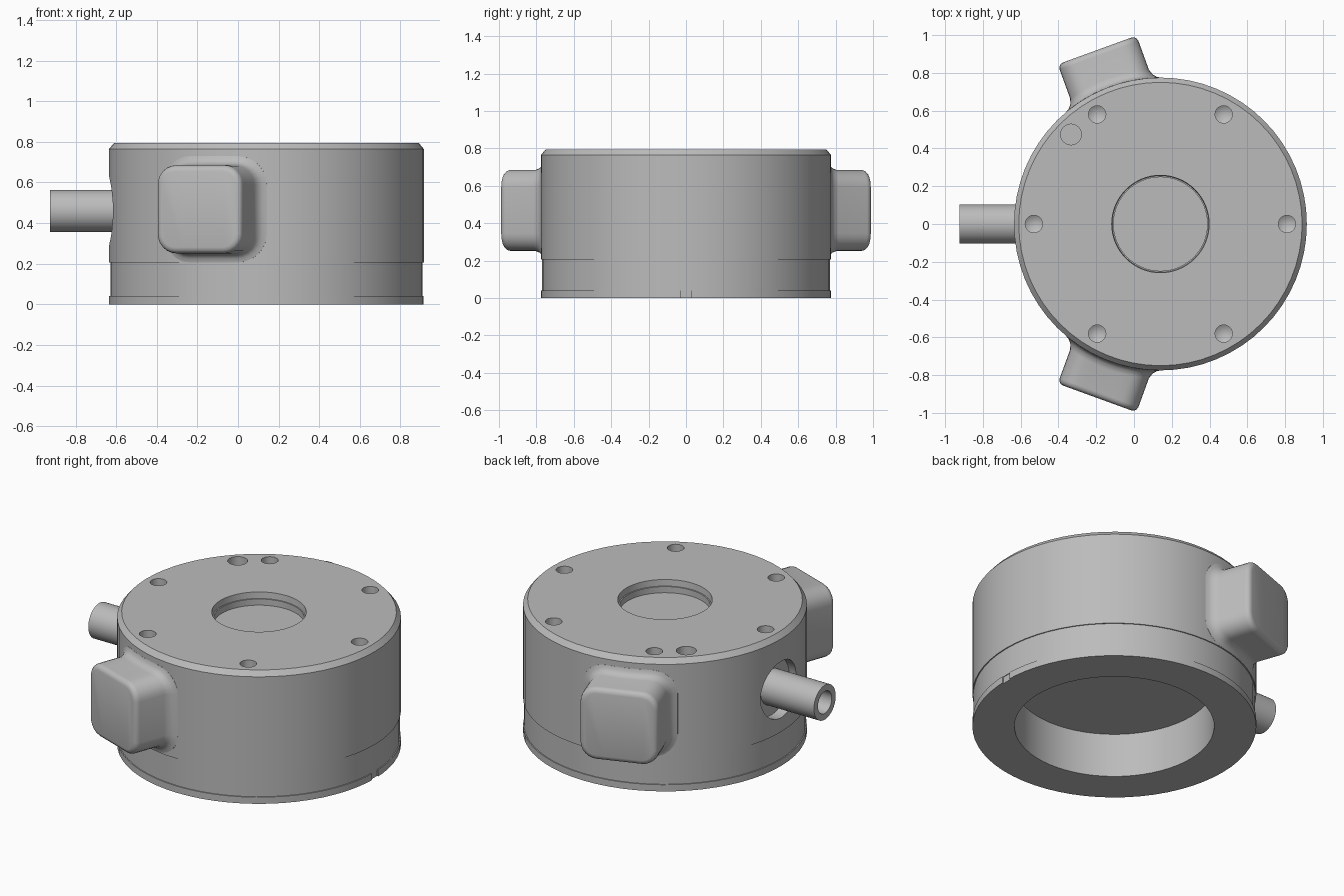
import bpy, bmesh
from math import radians, cos, sin, sqrt, pi
from mathutils import Matrix, Vector

cube = bpy.data.objects.get("Cube")
if cube:
    bpy.data.objects.remove(cube, do_unlink=True)

CX, R, TOP, PORT_Z = 0.14, 0.775, 0.795, 0.46

metal = bpy.data.materials.new("grey metal")
metal.use_nodes = True
metal.diffuse_color = (0.5, 0.5, 0.5, 1)
metal.node_tree.nodes["Principled BSDF"].inputs["Base Color"].default_value = (0.5, 0.5, 0.5, 1)


def finish(name, bm, matrix=Matrix()):
    bmesh.ops.remove_doubles(bm, verts=bm.verts, dist=1e-5)
    bmesh.ops.recalc_face_normals(bm, faces=bm.faces)
    bm.transform(matrix)
    mesh = bpy.data.meshes.new(name)
    bm.to_mesh(mesh)
    bm.free()
    obj = bpy.data.objects.new(name, mesh)
    bpy.context.collection.objects.link(obj)
    mesh.materials.append(metal)
    return obj


def revolve(name, profile, steps, matrix=Matrix()):
    """Spin (radius, height) points about the z axis."""
    bm = bmesh.new()
    verts = [bm.verts.new((r, 0, z)) for r, z in profile]
    edges = [bm.edges.new(pair) for pair in zip(verts, verts[1:])]
    bmesh.ops.spin(bm, geom=verts + edges, cent=(0, 0, 0), axis=(0, 0, 1),
                   angle=2 * pi, steps=steps)
    return finish(name, bm, matrix)


def cut(target, cutter):
    mod = target.modifiers.new("cut", "BOOLEAN")
    mod.operation, mod.solver, mod.object = "DIFFERENCE", "EXACT", cutter
    bpy.context.view_layer.update()
    graph = bpy.context.evaluated_depsgraph_get()
    mesh = bpy.data.meshes.new_from_object(target.evaluated_get(graph))
    target.modifiers.clear()
    target.data = mesh
    bpy.data.objects.remove(cutter, do_unlink=True)


def smooth(obj, angle=30):
    bpy.ops.object.select_all(action="DESELECT")
    obj.select_set(True)
    bpy.context.view_layer.objects.active = obj
    bpy.ops.object.shade_smooth_by_angle(angle=radians(angle))


# Housing with chamfered rim, foot flange, top recess and open underside
housing = revolve("housing", [
    (0, 0.265), (0.545, 0.265), (0.545, 0), (R, 0), (R, 0.04), (0.769, 0.04),
    (0.769, 0.205), (R, 0.205), (R, 0.765), (0.75, TOP), (0.258, TOP),
    (0.255, 0.757), (0.248, 0.757), (0.248, 0.72), (0, 0.72)],
    64, Matrix.Translation((CX, 0, 0)))

# Six screw holes with drill tips, and one flat locating hole
for angle in range(0, 360, 60):
    a = radians(angle)
    place = Matrix.Translation((CX + 0.67 * cos(a), 0.67 * sin(a), TOP))
    cut(housing, revolve("screw_cutter", [
        (0, -0.13), (0.046, -0.1), (0.046, 0.05), (0, 0.05)], 20, place))
a = radians(135)
place = Matrix.Translation((CX + 0.67 * cos(a), 0.67 * sin(a), TOP))
cut(housing, revolve("locating_cutter", [
    (0, -0.1), (0.055, -0.1), (0.055, 0.05), (0, 0.05)], 24, place))

# Round pocket around the cable tube
to_port = Matrix.Translation((0, 0, PORT_Z)) @ Matrix.Rotation(-pi / 2, 4, "Y")
cut(housing, revolve("pocket_cutter", [
    (0, 0.57), (0.17, 0.57), (0.17, 0.8), (0, 0.8)], 32, to_port))

# Small notch in the foot flange
bm = bmesh.new()
bmesh.ops.create_cube(bm, size=1)
bmesh.ops.scale(bm, vec=(0.1, 0.06, 0.08), verts=bm.verts)
cut(housing, finish("notch_cutter", bm, Matrix.Translation((CX + 0.815, 0, 0))))
smooth(housing)

# Hollow cable tube
tube = revolve("cable_tube", [
    (0, 0.5), (0.104, 0.5), (0.104, 0.925), (0.066, 0.925), (0.066, 0.6), (0, 0.6)],
    32, to_port)
smooth(tube)


def boss(name, angle):
    """Rounded block that flares into the housing wall."""
    half_w, half_h, corner, reach = 0.222, 0.217, 0.095, 0.98
    # (offset from wall, growth) near the wall, then (distance, growth) at the face
    base = [(-0.03, 0.05), (0, 0.045), (0.005, 0.026), (0.018, 0.01), (0.045, 0)]
    face = [(reach - 0.03, 0), (reach - 0.015, -0.004), (reach - 0.004, -0.015), (reach, -0.03)]
    bm = bmesh.new()
    rings = []
    for level, (d, grow) in enumerate(base + face):
        ring = []
        for i in range(4):
            sx, sz = ((1, 1), (-1, 1), (-1, -1), (1, -1))[i]
            for k in range(7):
                t = (i + k / 6) * pi / 2
                u = sx * (half_w - corner) + (corner + grow) * cos(t)
                v = sz * (half_h - corner) + (corner + grow) * sin(t)
                w = d + sqrt(R * R - u * u) if level < len(base) else d
                ring.append(bm.verts.new((w, u, v)))
            # Extra points along horizontal sides follow the curved wall
            if i in (0, 2):
                for k in range(1, 6):
                    u = sx * (half_w - corner) * (1 - k / 3)
                    v = sz * (half_h + grow)
                    w = d + sqrt(R * R - u * u) if level < len(base) else d
                    ring.append(bm.verts.new((w, u, v)))
        rings.append(ring)
    for low, high in zip(rings, rings[1:]):
        for i in range(len(low)):
            j = (i + 1) % len(low)
            bm.faces.new((low[i], low[j], high[j], high[i]))
    bm.faces.new(rings[-1])
    place = Matrix.Translation((CX, 0, 0.468)) @ Matrix.Rotation(radians(angle), 4, "Z")
    smooth(finish(name, bm, place), 40)


boss("front_boss", -110)
boss("back_boss", 110)
